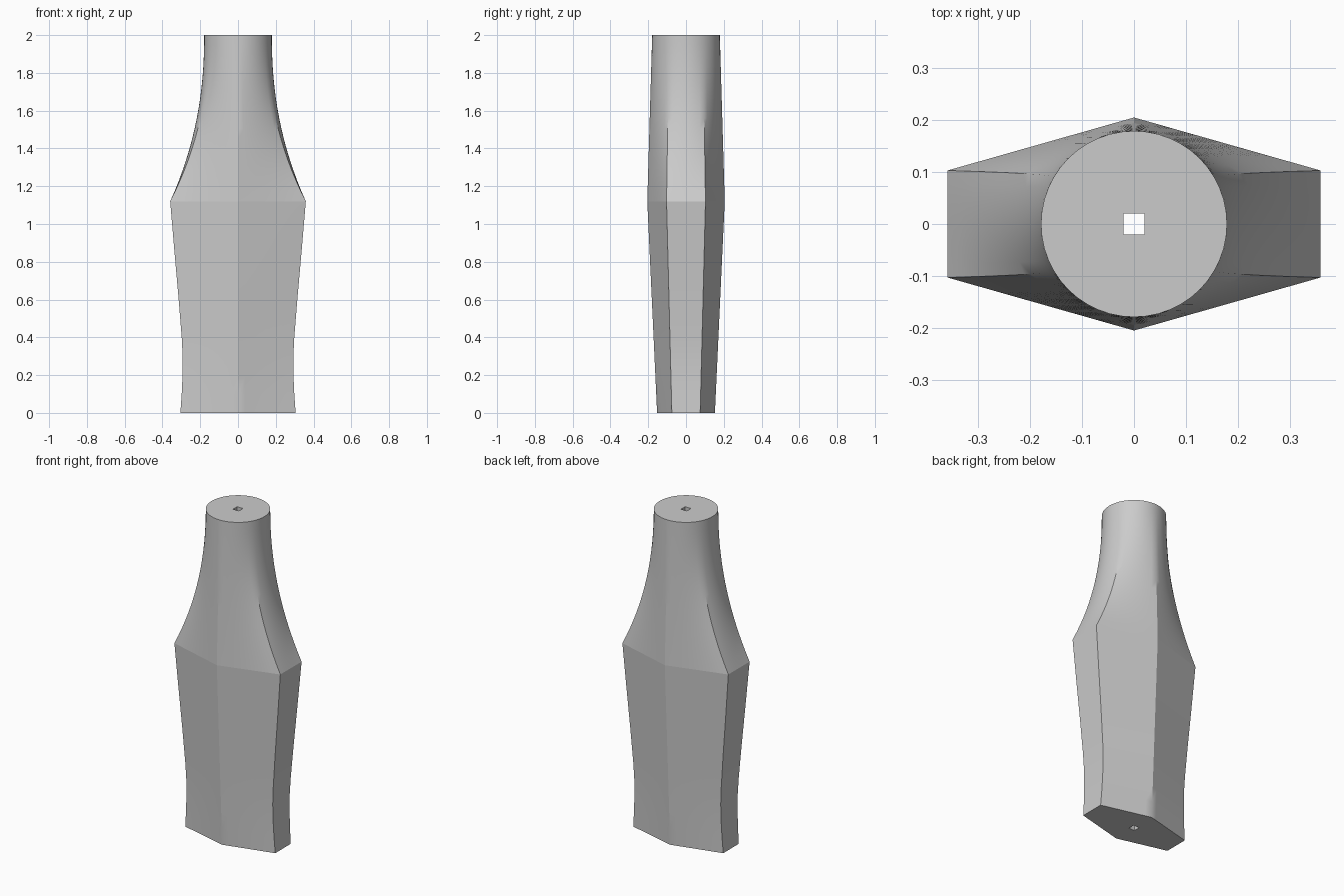
import bpy
import bmesh
from math import radians, cos, sin

cube = bpy.data.objects.get("Cube")
if cube:
    bpy.data.objects.remove(cube)

SIDE_STEPS = 8           # points along each of the six sides
COUNT = 6 * SIDE_STEPS
HEIGHT, SHOULDER, RADIUS, HOLE = 2.0, 1.12, 0.179, 0.02
ANGLES = [radians(30 + 360 * i / COUNT) for i in range(COUNT)]


def hexagon(half_width, corner_y, ridge_y):
    """Flat-sided section with a ridge at the front and back."""
    corners = [(half_width, corner_y), (0, ridge_y), (-half_width, corner_y),
               (-half_width, -corner_y), (0, -ridge_y), (half_width, -corner_y)]
    points = []
    for i, a in enumerate(corners):
        b = corners[(i + 1) % 6]
        for k in range(SIDE_STEPS):
            t = k / SIDE_STEPS
            points.append((a[0] + (b[0] - a[0]) * t, a[1] + (b[1] - a[1]) * t))
    return points


def add_ring(bm, points, z):
    return [bm.verts.new((x, y, z)) for x, y in points]


bm = bmesh.new()
rings = []

# Flat-sided grip: depth tapers evenly, width flares at the foot
for z, width in ((0, 0.305), (0.1, 0.298), (0.19, 0.294), (0.3, 0.293),
                 (0.4, 0.298), (0.6, 0.314), (0.86, 0.337), (SHOULDER, 0.359)):
    t = z / SHOULDER
    rings.append(add_ring(bm, hexagon(width, 0.075 + 0.028 * t, 0.153 + 0.052 * t), z))
shoulder_ring = rings[-1]

# Neck: hexagon sweeping into a circle
circle = [(RADIUS * cos(a), RADIUS * sin(a)) for a in ANGLES]
base = hexagon(0.359, 0.103, 0.205)
NECK_STEPS = 16
for i in range(1, NECK_STEPS + 1):
    u = i / NECK_STEPS
    keep_x, keep_y = (1 - u) ** 2.2, 1 - u
    section = [(c[0] + (b[0] - c[0]) * keep_x, c[1] + (b[1] - c[1]) * keep_y)
               for b, c in zip(base, circle)]
    rings.append(add_ring(bm, section, SHOULDER + (HEIGHT - SHOULDER) * u))

# Square hole through the middle, joined to both end caps
square = [(HOLE * cos(a) / max(abs(cos(a)), abs(sin(a))),
           HOLE * sin(a) / max(abs(cos(a)), abs(sin(a)))) for a in ANGLES]
rings.append(add_ring(bm, square, HEIGHT))
rings.append(add_ring(bm, square, 0))

for lower, upper in zip(rings, rings[1:] + rings[:1]):
    for i in range(COUNT):
        j = (i + 1) % COUNT
        bm.faces.new((lower[i], lower[j], upper[j], upper[i]))
bmesh.ops.recalc_face_normals(bm, faces=bm.faces)

# Crisp shoulder line
for i in range(COUNT):
    bm.edges.get((shoulder_ring[i], shoulder_ring[(i + 1) % COUNT])).smooth = False

mesh = bpy.data.meshes.new("handle")
bm.to_mesh(mesh)
bm.free()
handle = bpy.data.objects.new("handle", mesh)
bpy.context.collection.objects.link(handle)

# Plain grey
colour = (0.6, 0.6, 0.6, 1)
grey = bpy.data.materials.new("light grey")
grey.use_nodes = True
grey.diffuse_color = colour
grey.node_tree.nodes["Principled BSDF"].inputs["Base Color"].default_value = colour
mesh.materials.append(grey)

bpy.ops.object.select_all(action="DESELECT")
handle.select_set(True)
bpy.context.view_layer.objects.active = handle
bpy.ops.object.shade_smooth_by_angle(angle=radians(30))
